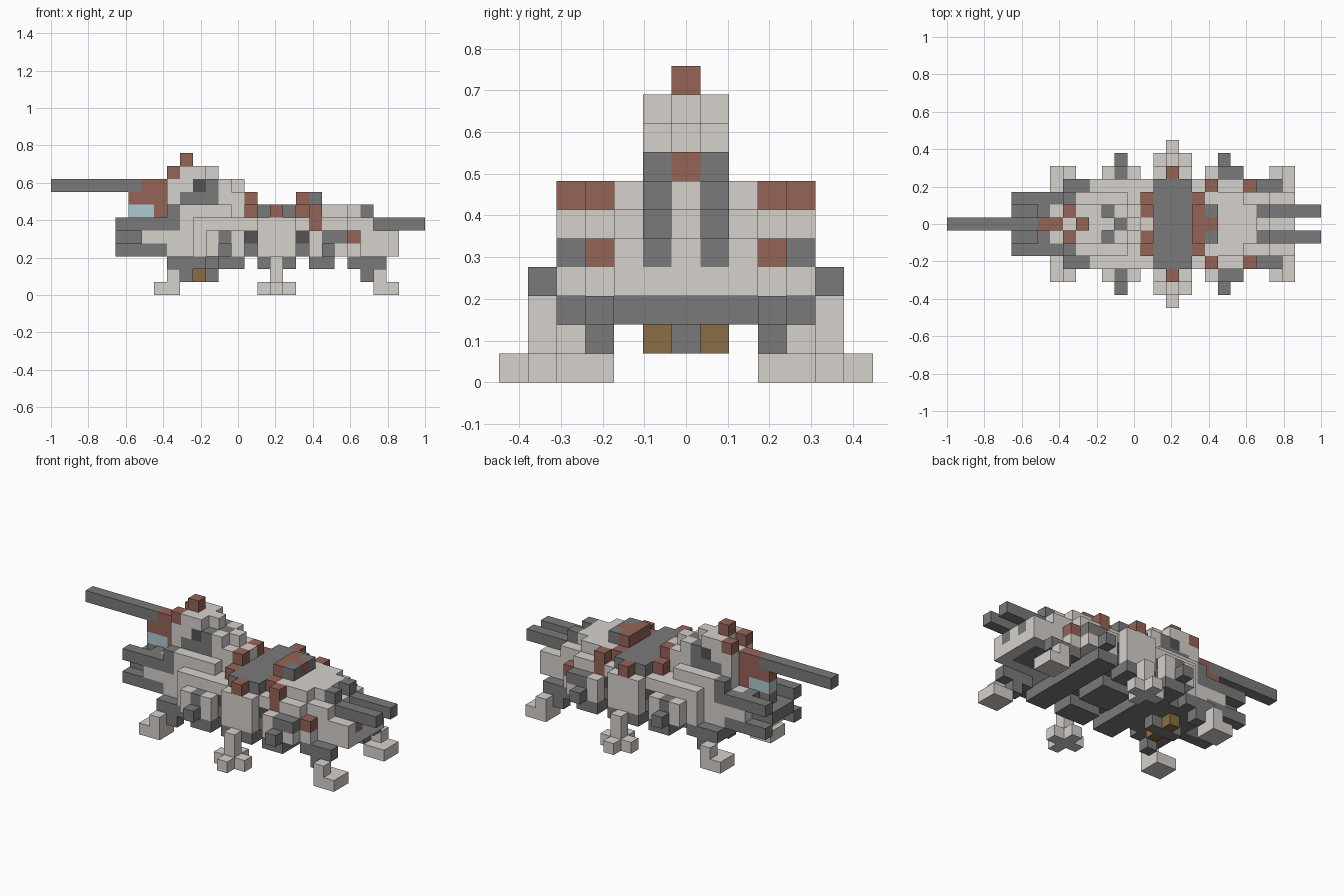
import bpy
import bmesh
from mathutils import Vector

cube = bpy.data.objects.get("Cube")
if cube:
    bpy.data.objects.remove(cube, do_unlink=True)

UNIT = 2 / 29  # edge of one block

COLOURS = {
    "pale_grey": (0.67, 0.635, 0.60),
    "dark_grey": (0.195, 0.195, 0.195),
    "charcoal": (0.085, 0.085, 0.09),
    "rust_red": (0.30, 0.125, 0.095),
    "pale_blue": (0.43, 0.59, 0.64),
    "bronze": (0.25, 0.155, 0.058),
}
PALE, DARK, COAL, RED, BLUE, BRONZE = range(6)

materials = []
for name, rgb in COLOURS.items():
    mat = bpy.data.materials.new(name)
    mat.use_nodes = True
    mat.diffuse_color = (*rgb, 1)
    mat.node_tree.nodes["Principled BSDF"].inputs["Base Color"].default_value = (*rgb, 1)
    materials.append(mat)

cells = {}  # block position -> (part, colour)


def box(part, colour, x, y, z):
    """Fill a block range on both sides of the centre plane; later calls repaint."""
    spans = [v if isinstance(v, tuple) else (v, v) for v in (x, y, z)]
    for i in range(spans[0][0], spans[0][1] + 1):
        for j in range(spans[1][0], spans[1][1] + 1):
            for k in range(spans[2][0], spans[2][1] + 1):
                for side in (j, -j):
                    cells[i, side, k] = (part, colour)


# Main hull and belly
box("hull", PALE, (9, 23), (0, 2), (3, 5))
box("hull", PALE, (11, 14), 3, (3, 5))
box("hull", PALE, (20, 22), 3, (3, 5))
box("hull", PALE, 23, 3, 3)
box("hull", PALE, (15, 19), 3, 5)
box("hull", DARK, (16, 18), (0, 2), 3)
for x in (15, 19):
    box("hull", COAL, x, (2, 3), 4)
    box("hull", DARK, x, (0, 3), 3)
for span in ((9, 14), (20, 21)):
    box("belly", DARK, span, (0, 2), 2)
box("belly", DARK, (16, 18), (0, 1), 2)
box("belly", DARK, (16, 18), 3, (2, 4))
box("belly_turret", DARK, (10, 12), 0, 1)
box("belly_turret", BRONZE, 11, 1, 1)

# Middle deck with raised red rims
box("deck", DARK, (16, 18), (0, 3), 6)
box("hull", PALE, 15, 0, (6, 7))
box("rear_rim", RED, 15, 1, (6, 7))
box("rear_rim", RED, 15, 2, 6)
box("front_rim", RED, 19, (0, 2), 6)
box("front_rim", RED, 19, (0, 1), 7)
box("front_rim", DARK, 20, 1, 7)
box("front_rim", RED, 20, 0, 7)
box("shoulder_stripe", RED, 20, 3, (5, 6))

# Nose section with twin guns
box("nose", PALE, (20, 22), (0, 2), 6)
box("nose", PALE, 23, (0, 1), 6)
box("nose", PALE, 24, (0, 2), (3, 5))
box("nose", PALE, (25, 26), (0, 2), (3, 4))
box("nose", DARK, (22, 25), (0, 1), 3)
box("nose", DARK, 26, 1, 4)
box("twin_guns", DARK, 24, 1, 6)
box("twin_guns", DARK, (24, 28), 1, 5)
box("nose_light", RED, 23, 3, 4)

# Stepped tower
box("tower", PALE, (9, 13), (0, 2), 6)
box("tower", PALE, 14, (0, 1), 6)
box("tower", PALE, (9, 14), (0, 1), 7)
box("tower", PALE, (9, 13), (0, 1), 8)
box("tower", PALE, 14, 0, 8)
box("tower", PALE, (10, 11), (0, 1), 9)
box("tower", PALE, 12, 0, 9)
box("tower", DARK, 9, 2, 6)
box("tower", DARK, (10, 12), 1, (7, 8))
box("tower", PALE, 10, 1, 8)
box("tower", COAL, 11, 1, 8)
box("tower_hatch", DARK, 13, 0, 8)
box("tower_lamp", RED, 9, 1, 9)
box("mast", RED, 10, 0, 10)

# Long gun with its mount
box("long_gun", DARK, (0, 6), 0, 8)
box("gun_mount", RED, (7, 8), 0, 8)
box("gun_mount", RED, (6, 8), 0, 7)
box("gun_mount", RED, 8, 0, 6)
box("gun_window", BLUE, (6, 7), 0, 6)

# Forked tail
box("tail", PALE, (7, 8), (0, 2), (3, 5))
box("tail", DARK, (5, 6), (0, 1), 4)
box("tail", PALE, (6, 7), (0, 1), 3)
box("tail", DARK, (6, 7), 0, 5)
box("tail", DARK, 7, 1, 5)
box("tail_bars", DARK, (5, 9), 2, 5)
box("tail_bars", DARK, (5, 8), 2, 3)

# Corner legs, built the same at both ends
for post, toe, shin, inner in ((9, 8, 10, 11), (25, 26, 24, 23)):
    box("corner_legs", DARK, (min(post, inner), max(post, inner)), 3, 2)
    box("corner_legs", DARK, shin, 3, 1)
    box("corner_legs", PALE, post, 4, 1)
    box("corner_feet", PALE, (min(post, toe), max(post, toe)), (3, 4), 0)

# Side pods between the legs
for outer, mid, near in ((12, 13, 14), (22, 21, 20)):
    box("side_pods", PALE, (min(outer, near), max(outer, near)), 4, (3, 4))
    box("side_pods", DARK, (min(mid, near), max(mid, near)), (3, 4), 2)
    box("side_pods", DARK, mid, 4, 4)
    box("side_pods", DARK, mid, 5, 3)
box("side_pods", DARK, 22, 4, 4)

# Middle legs with cross-shaped feet
box("middle_hips", PALE, (16, 18), 4, (3, 5))
box("middle_hips", DARK, (16, 18), 4, 2)
box("hip_lamp", RED, 17, 4, 6)
box("middle_legs", PALE, 17, 5, (1, 2))
box("middle_feet", PALE, 17, (4, 6), 0)
box("middle_feet", PALE, (16, 18), 5, 0)

# Turn each part into one mesh of its exposed block faces
AXES = [Vector(a) for a in ((1, 0, 0), (0, 1, 0), (0, 0, 1))]


def build(part):
    bm = bmesh.new()
    for (i, j, k), (owner, colour) in cells.items():
        if owner != part:
            continue
        centre = Vector((i - 14, j, k + 0.5))
        for a in range(3):
            for sign in (1, -1):
                n = AXES[a] * sign
                if (i + int(n.x), j + int(n.y), k + int(n.z)) in cells:
                    continue
                u = AXES[(a + 1) % 3]
                v = AXES[(a + 2) % 3] * sign
                ring = (-u - v, u - v, u + v, v - u)
                face = bm.faces.new([bm.verts.new((centre + (n + c) / 2) * UNIT) for c in ring])
                face.material_index = colour
    bmesh.ops.remove_doubles(bm, verts=bm.verts, dist=UNIT / 100)
    mesh = bpy.data.meshes.new(part)
    bm.to_mesh(mesh)
    bm.free()
    for mat in materials:
        mesh.materials.append(mat)
    bpy.context.scene.collection.objects.link(bpy.data.objects.new(part, mesh))


for part in sorted({owner for owner, _ in cells.values()}):
    build(part)
